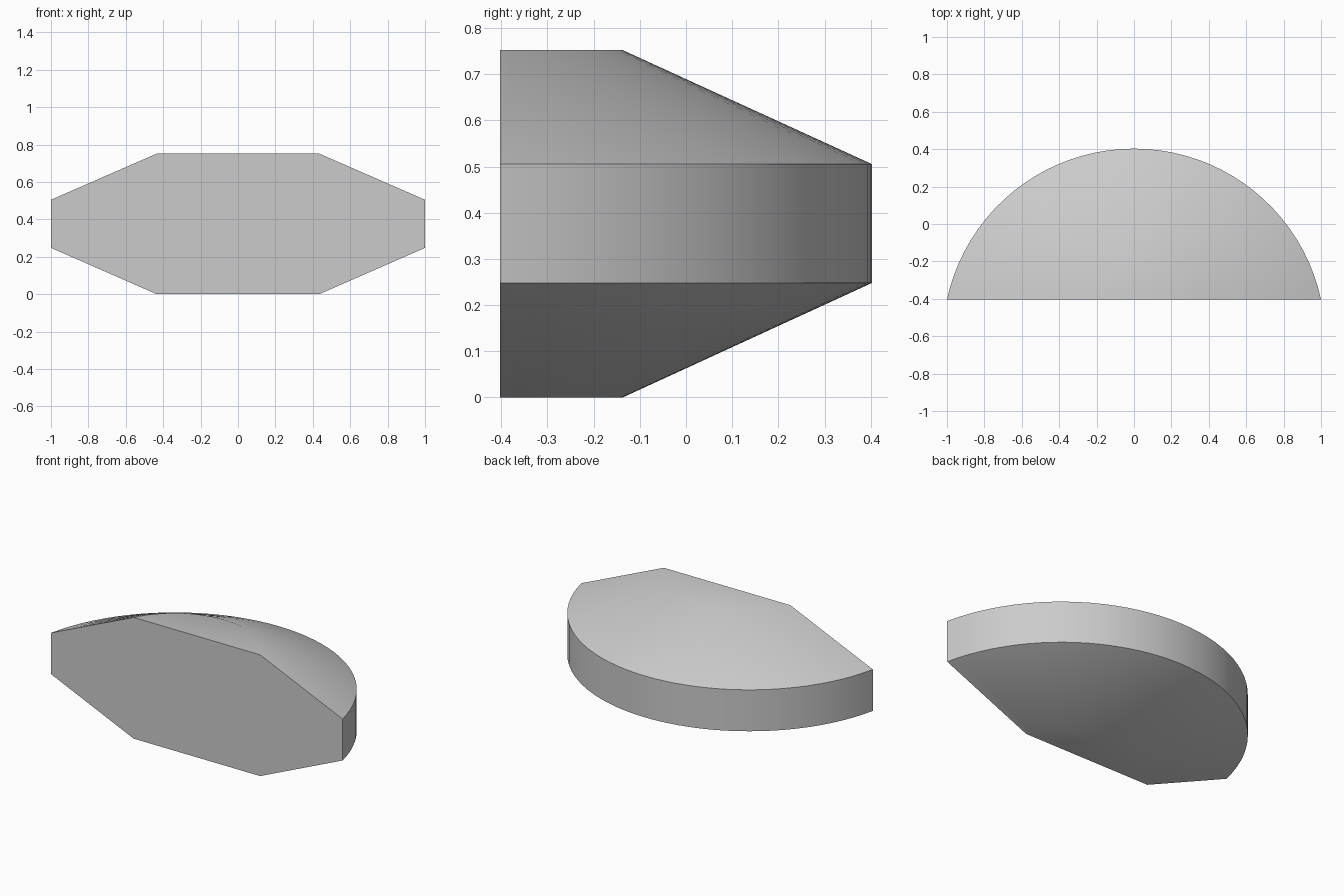
import bpy, bmesh
from math import asin, pi, cos, sin

cube = bpy.data.objects.get("Cube")
if cube:
    bpy.data.objects.remove(cube, do_unlink=True)

grey = bpy.data.materials.new("light grey")
grey.use_nodes = True
colour = (0.6, 0.6, 0.6, 1)
grey.diffuse_color = colour
grey.node_tree.nodes["Principled BSDF"].inputs["Base Color"].default_value = colour

FRONT_Y = -0.403
SEGMENTS = 40


def arc(bm, half_width, back_y, z):
    """Ring of vertices on a circular arc, cut off by the flat front."""
    rise = back_y - FRONT_Y
    radius = (half_width ** 2 + rise ** 2) / (2 * rise)
    centre_y = back_y - radius
    start = asin((FRONT_Y - centre_y) / radius)
    angles = [start + (pi - 2 * start) * i / SEGMENTS for i in range(SEGMENTS + 1)]
    return [bm.verts.new((radius * cos(a), centre_y + radius * sin(a), z)) for a in angles]


# Half disc: tapered underside, upright rim, tapered top
bm = bmesh.new()
rings = [
    arc(bm, 0.434, -0.137, 0),
    arc(bm, 1, 0.403, 0.248),
    arc(bm, 1, 0.403, 0.505),
    arc(bm, 0.434, -0.137, 0.752),
]
for low, high in zip(rings, rings[1:]):
    for i in range(SEGMENTS):
        bm.faces.new((low[i], low[i + 1], high[i + 1], high[i]))

# Flat bottom, top and front
bm.faces.new(rings[0])
bm.faces.new(rings[-1])
bm.faces.new([r[0] for r in rings] + [r[-1] for r in reversed(rings)])
bmesh.ops.recalc_face_normals(bm, faces=bm.faces)

mesh = bpy.data.meshes.new("tapered_half_disc")
bm.to_mesh(mesh)
bm.free()
mesh.materials.append(grey)
body = bpy.data.objects.new("tapered_half_disc", mesh)
bpy.context.collection.objects.link(body)

# Soft curve around the disc, crisp rim and front edges
bpy.ops.object.select_all(action="DESELECT")
body.select_set(True)
bpy.context.view_layer.objects.active = body
bpy.ops.object.shade_smooth_by_angle(angle=pi / 6)
